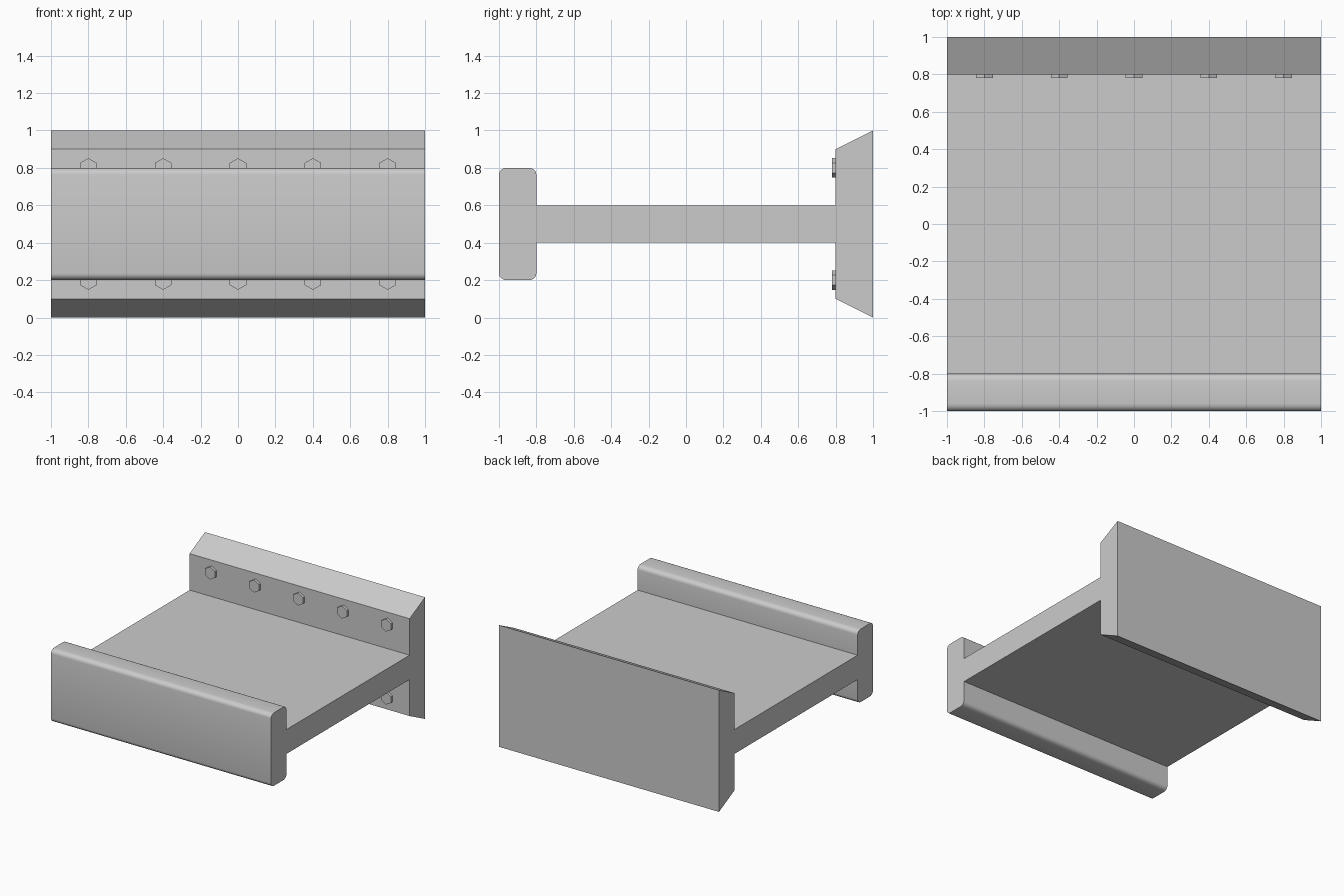
import bpy, bmesh, math
from mathutils import Matrix

if "Cube" in bpy.data.objects:
    bpy.data.objects.remove(bpy.data.objects["Cube"])


def make_object(name, bm):
    bmesh.ops.recalc_face_normals(bm, faces=bm.faces)
    mesh = bpy.data.meshes.new(name)
    bm.to_mesh(mesh)
    bm.free()
    obj = bpy.data.objects.new(name, mesh)
    bpy.context.collection.objects.link(obj)
    return obj


def corner(y, z, start, ry=0.04, rz=0.035, steps=5):
    """Rounded profile corner: quarter ellipse around (y, z) from a start angle."""
    angles = [math.radians(start + 90 * i / steps) for i in range(steps + 1)]
    return [(y + ry * math.cos(a), z + rz * math.sin(a)) for a in angles]


# Beam: rounded front flange, flat web and tapered back flange in one profile
upper = [(1, 1), (0.8, 0.9), (0.8, 0.6), (-0.8, 0.6)]
upper += corner(-0.84, 0.765, 0) + corner(-0.96, 0.765, 90)
profile = upper + [(y, 1 - z) for y, z in reversed(upper)]

bm = bmesh.new()
face = bm.faces.new([bm.verts.new((-1, y, z)) for y, z in profile])
ext = bmesh.ops.extrude_face_region(bm, geom=[face], use_keep_orig=True)
bmesh.ops.translate(bm, vec=(2, 0, 0),
                    verts=[v for v in ext["geom"] if isinstance(v, bmesh.types.BMVert)])
beam = make_object("beam", bm)
bpy.context.view_layer.objects.active = beam
beam.select_set(True)
bpy.ops.object.shade_smooth_by_angle(angle=math.radians(25))
beam.select_set(False)

# Hexagonal bolt heads: five above and five below the web
for row, z in (("upper", 0.8), ("lower", 0.2)):
    for i in range(5):
        bm = bmesh.new()
        bmesh.ops.create_cone(
            bm, cap_ends=True, segments=6, radius1=0.052, radius2=0.052, depth=0.02,
            matrix=Matrix.Translation((-0.8 + 0.4 * i, 0.79, z))
            @ Matrix.Rotation(math.radians(90), 4, "X"))
        make_object(f"{row}_bolt_{i + 1}", bm)
